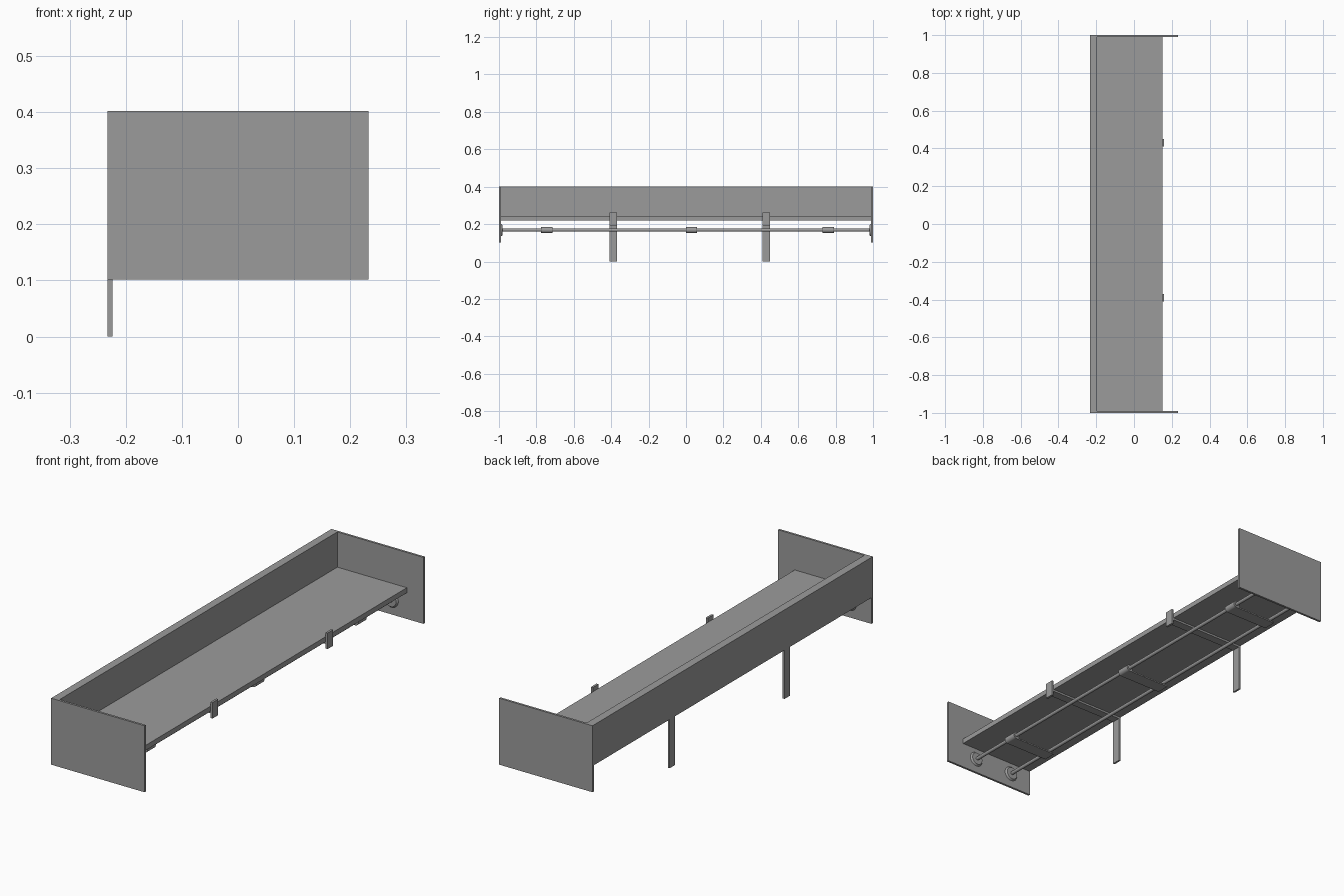
import bpy
import math

cube = bpy.data.objects.get("Cube")
if cube:
    bpy.data.objects.remove(cube, do_unlink=True)

grey = bpy.data.materials.new("plain_grey")
grey.use_nodes = True
colour = (0.33, 0.33, 0.33, 1)
grey.diffuse_color = colour
grey.node_tree.nodes["Principled BSDF"].inputs["Base Color"].default_value = colour


def box(name, x, y, z):
    """Box from (min, max) pairs on each axis."""
    bpy.ops.mesh.primitive_cube_add(size=1, location=[sum(p) / 2 for p in (x, y, z)])
    ob = bpy.context.object
    ob.name = name
    ob.scale = [p[1] - p[0] for p in (x, y, z)]
    bpy.ops.object.transform_apply(location=False, rotation=False, scale=True)
    ob.data.materials.append(grey)
    return ob


def rod(name, x, y, z, length, r1, r2=None, sides=24):
    """Round part lying along y, optionally tapered."""
    bpy.ops.mesh.primitive_cone_add(vertices=sides, radius1=r1,
                                    radius2=r1 if r2 is None else r2, depth=length,
                                    location=(x, y, z), rotation=(-math.pi / 2, 0, 0))
    ob = bpy.context.object
    ob.name = name
    ob.data.materials.append(grey)
    bpy.ops.object.shade_smooth_by_angle()
    return ob


HALF = 0.233      # half depth in x
INNER = 0.99      # inner face of the end panels
UNDER = 0.22      # underside of the shelf
ROD_Z = 0.168
FRONT_ROD, BACK_ROD = 0.074, -0.125

# Shelf, back board and end panels
box("shelf_board", (-0.197, 0.15), (-INNER, INNER), (UNDER, 0.243))
box("back_board", (-HALF, -0.197), (-INNER, INNER), (UNDER, 0.402))
for side, name in ((1, "rear"), (-1, "front")):
    box(name + "_end_panel", (-HALF, HALF), sorted((side * INNER, side)), (0.102, 0.402))

# Brackets: leg, arm under the shelf and clamping tab
for i, y in enumerate((-0.39, 0.43), 1):
    span = (y - 0.02, y + 0.02)
    box(f"bracket_leg_{i}", (-HALF, -0.224), span, (0, UNDER))
    box(f"bracket_arm_{i}", (-0.224, 0.15), span, (UNDER - 0.009, UNDER))
    box(f"bracket_tab_{i}", (0.15, 0.16), span, (0.19, 0.262))

# Hanging rods with a flange at each end
for name, x in (("front", FRONT_ROD), ("back", BACK_ROD)):
    rod(name + "_rod", x, 0, ROD_Z, 2 * INNER, 0.008)
    for side in (1, -1):
        wide, narrow = 0.034, 0.028
        radii = (narrow, wide) if side > 0 else (wide, narrow)
        rod(f"{name}_rod_flange", x, side * (INNER - 0.004), ROD_Z, 0.008, *radii)

# Straps joining the rods, rolled around the front one
for i, y in enumerate((-0.745, 0.03, 0.76), 1):
    rod(f"strap_roll_{i}", FRONT_ROD, y, ROD_Z, 0.06, 0.016)
    box(f"strap_{i}", (BACK_ROD - 0.016, FRONT_ROD), (y - 0.03, y + 0.03), (0.152, 0.158))
